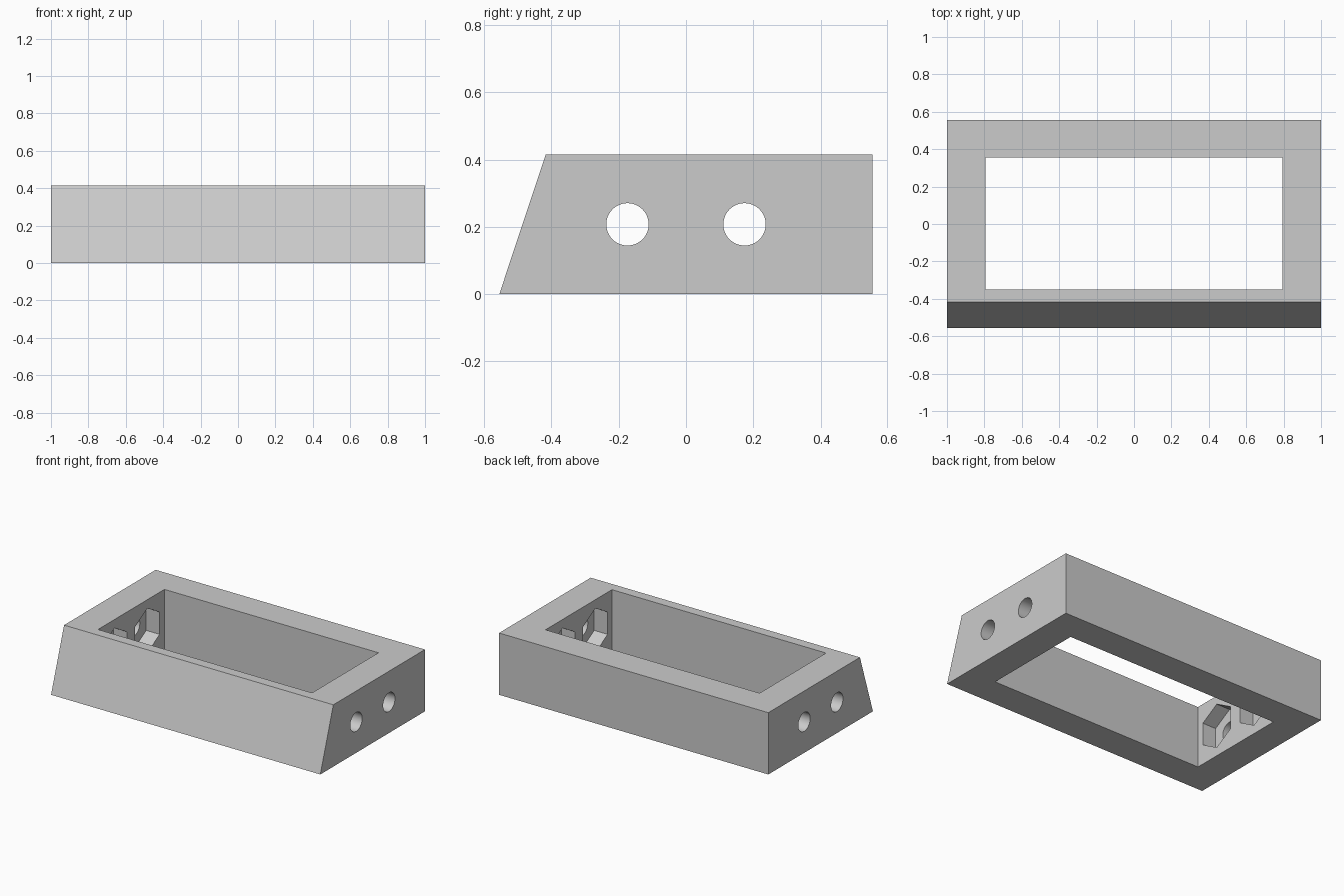
import bpy
import bmesh
from math import cos, sin, pi, radians

cube = bpy.data.objects.get("Cube")
if cube:
    bpy.data.objects.remove(cube, do_unlink=True)

grey = bpy.data.materials.new("plain_grey")
grey.use_nodes = True
colour = (0.6, 0.6, 0.6, 1)
grey.diffuse_color = colour
grey.node_tree.nodes["Principled BSDF"].inputs["Base Color"].default_value = colour


def prism(name, profile, half_length):
    """Extrude a (y, z) profile along x, centred on x = 0."""
    bm = bmesh.new()
    base = bm.faces.new([bm.verts.new((-half_length, y, z)) for y, z in profile])
    ext = bmesh.ops.extrude_face_region(bm, geom=[base])
    verts = [v for v in ext["geom"] if isinstance(v, bmesh.types.BMVert)]
    bmesh.ops.translate(bm, verts=verts, vec=(2 * half_length, 0, 0))
    bmesh.ops.recalc_face_normals(bm, faces=bm.faces)
    mesh = bpy.data.meshes.new(name)
    bm.to_mesh(mesh)
    bm.free()
    mesh.materials.append(grey)
    obj = bpy.data.objects.new(name, mesh)
    bpy.context.collection.objects.link(obj)
    return obj


def polygon(y, z, radius, sides):
    """Regular profile with one corner pointing straight up."""
    return [(y + radius * sin(2 * pi * i / sides), z + radius * cos(2 * pi * i / sides))
            for i in range(sides)]


# Frame block with a sloping front
height, back = 0.415, 0.555
frame = prism("frame", [(-back, 0), (back, 0), (back, height), (-0.417, height)], 1)

# Open middle, then bolt holes and hexagonal nut pockets through both end walls
cutters = [prism("opening_cutter", [(-0.35, -0.1), (0.355, -0.1), (0.355, 0.6), (-0.35, 0.6)], 0.795)]
for y in (-0.174, 0.174):
    cutters.append(prism("nut_pocket_cutter", polygon(y, height / 2, 0.15, 6), 0.895))
    cutters.append(prism("bolt_hole_cutter", polygon(y, height / 2, 0.063, 48), 1.1))

bpy.ops.object.select_all(action='DESELECT')
bpy.context.view_layer.objects.active = frame
frame.select_set(True)
for cutter in cutters:
    cutter.hide_render = True
    cut = frame.modifiers.new("cut", 'BOOLEAN')
    cut.operation = 'DIFFERENCE'
    cut.solver = 'EXACT'
    cut.object = cutter
    bpy.ops.object.modifier_apply(modifier=cut.name)
    bpy.data.objects.remove(cutter, do_unlink=True)

# Round holes shaded smooth, all other edges sharp
bpy.ops.object.shade_smooth_by_angle(angle=radians(30))
